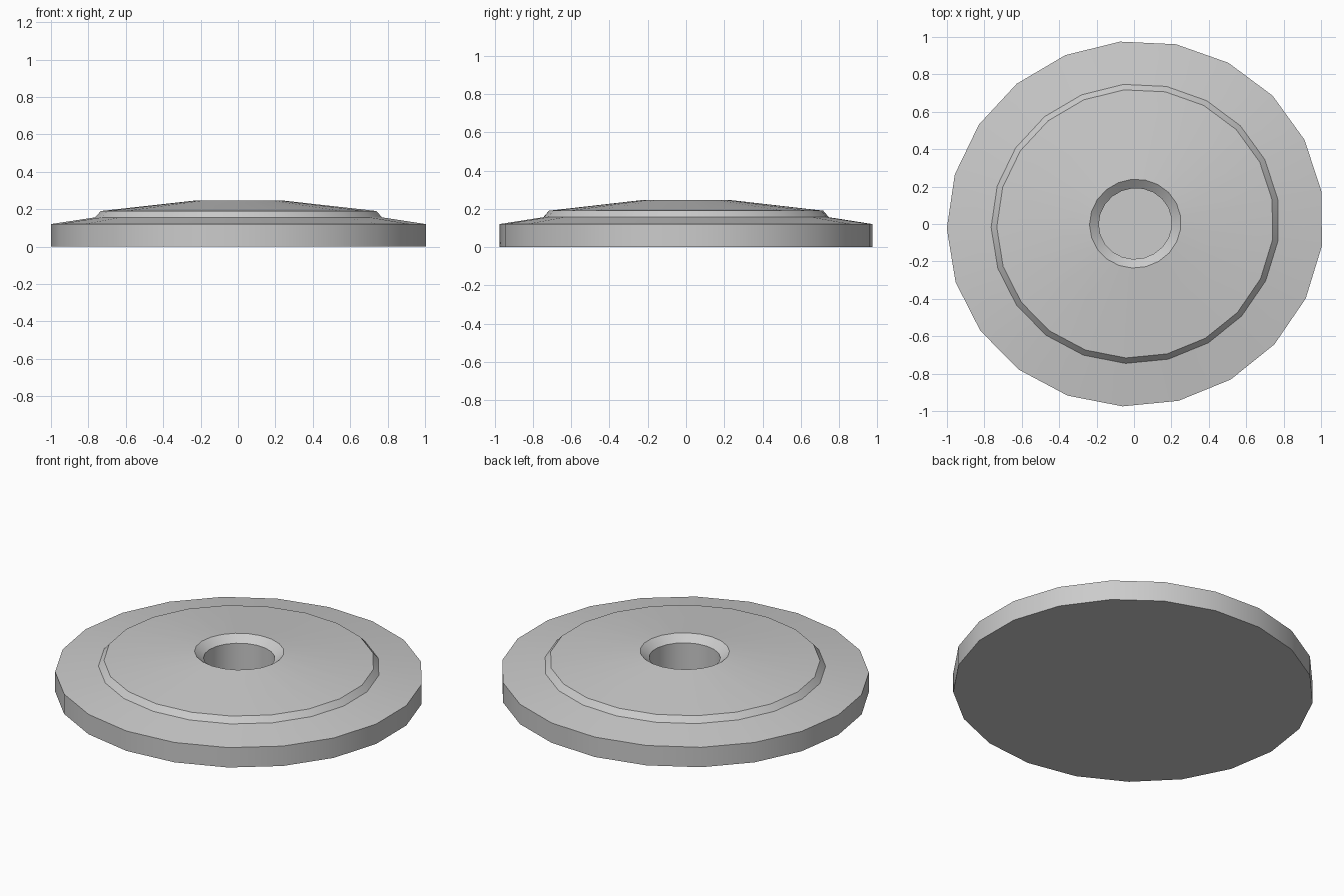
import bpy, bmesh, math

if "Cube" in bpy.data.objects:
    bpy.data.objects.remove(bpy.data.objects["Cube"])

SIDES = 21
PHASE = math.radians(10.1)
# radius, height: from the outer bottom edge over the top and down the bore
PROFILE = [(1.0, 0.0), (1.0, 0.12), (0.765, 0.156), (0.735, 0.19),
           (0.243, 0.245), (0.194, 0.207), (0.194, 0.0)]


def ring(bm, r, z):
    """One slightly oval ring of vertices."""
    verts = []
    for i in range(SIDES):
        a = PHASE + 2 * math.pi * i / SIDES
        x = r * (1.0076 * math.cos(a) + 0.02 * math.sin(a)) + 0.007
        verts.append(bm.verts.new((x, 0.978 * r * math.sin(a) + 0.002, z)))
    return verts


grey = bpy.data.materials.new("plain_grey")
grey.diffuse_color = (0.6, 0.6, 0.6, 1)
grey.use_nodes = True
grey.node_tree.nodes["Principled BSDF"].inputs["Base Color"].default_value = grey.diffuse_color

# Disc body with raised hub, chamfered bore and closed underside
bm = bmesh.new()
rings = [ring(bm, r, z) for r, z in PROFILE]
for low, high in zip(rings, rings[1:]):
    for i in range(SIDES):
        j = (i + 1) % SIDES
        bm.faces.new((low[i], low[j], high[j], high[i]))
bm.faces.new(rings[0][::-1])

mesh = bpy.data.meshes.new("disc")
bm.to_mesh(mesh)
bm.free()
mesh.materials.append(grey)
disc = bpy.data.objects.new("disc", mesh)
bpy.context.collection.objects.link(disc)

# Smooth round surfaces, keep the rims sharp
bpy.context.view_layer.objects.active = disc
disc.select_set(True)
bpy.ops.object.shade_smooth_by_angle(angle=math.radians(25))
